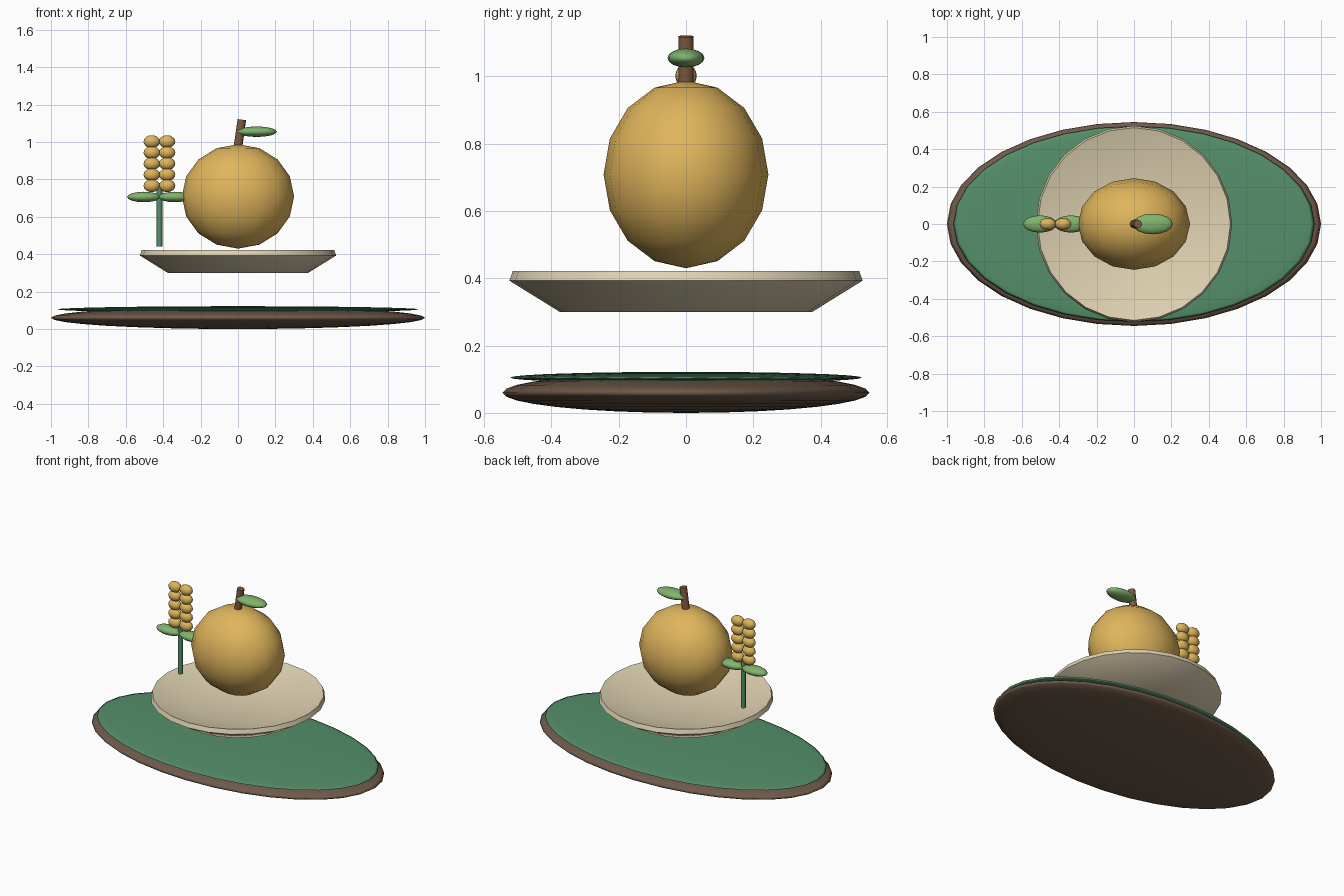
import bpy, bmesh, math
from mathutils import Matrix

if "Cube" in bpy.data.objects:
    bpy.data.objects.remove(bpy.data.objects["Cube"])


def material(name, hex_rgb):
    srgb = [int(hex_rgb[i:i + 2], 16) / 255 for i in (0, 2, 4)]
    mat = bpy.data.materials.new(name)
    mat.diffuse_color = [((c + 0.055) / 1.055) ** 2.4 for c in srgb] + [1]
    mat.use_nodes = True
    mat.node_tree.nodes["Principled BSDF"].inputs["Base Color"].default_value = mat.diffuse_color
    return mat


BROWN = material("dark_brown", "6f5a4a")
GREEN = material("green", "55906a")
CREAM = material("cream", "e0d3b2")
GOLD = material("gold", "e0b55c")
LEAF = material("leaf_green", "80b46c")
BARK = material("bark", "835a40")


def finish(name, bm, mat, loc=(0, 0, 0), tilt=0, angle=180):
    bmesh.ops.recalc_face_normals(bm, faces=bm.faces)
    mesh = bpy.data.meshes.new(name)
    bm.to_mesh(mesh)
    bm.free()
    mesh.materials.append(mat)
    obj = bpy.data.objects.new(name, mesh)
    bpy.context.collection.objects.link(obj)
    obj.location = loc
    obj.rotation_euler.y = math.radians(tilt)
    bpy.ops.object.select_all(action='DESELECT')
    obj.select_set(True)
    bpy.context.view_layer.objects.active = obj
    bpy.ops.object.shade_smooth_by_angle(angle=math.radians(angle))
    return obj


def ellipsoid(name, loc, radii, mat, seg=16, rings=8, tilt=0):
    bm = bmesh.new()
    bmesh.ops.create_uvsphere(bm, u_segments=seg, v_segments=rings, radius=1,
                              matrix=Matrix.Diagonal((*radii, 1)))
    return finish(name, bm, mat, loc, tilt)


def rod(name, loc, radius, length, mat, tilt=0):
    bm = bmesh.new()
    bmesh.ops.create_cone(bm, cap_ends=True, segments=8, radius1=radius,
                          radius2=radius, depth=length)
    return finish(name, bm, mat, loc, tilt, 50)


# Oval tray: brown body and green inlay
ellipsoid("tray_base", (0, 0, 0.06), (1, 0.545, 0.06), BROWN, 32, 16)
ellipsoid("tray_inlay", (0, 0, 0.105), (0.965, 0.523, 0.017), GREEN, 32, 16)

# Shallow dish, spun from a profile
profile = [(0, 0.30), (0.375, 0.30), (0.525, 0.393), (0.515, 0.422),
           (0.30, 0.36), (0, 0.345)]
bm = bmesh.new()
verts = [bm.verts.new((r, 0, z)) for r, z in profile]
edges = [bm.edges.new(pair) for pair in zip(verts, verts[1:])]
bmesh.ops.spin(bm, geom=verts + edges, cent=(0, 0, 0), axis=(0, 0, 1),
               angle=math.tau, steps=24)
bmesh.ops.remove_doubles(bm, verts=bm.verts, dist=0.0005)
finish("dish", bm, CREAM, angle=50)

# Fruit with stem and leaf
ellipsoid("fruit", (0, 0, 0.709), (0.30, 0.245, 0.279), GOLD)
rod("fruit_stem", (0.01, 0, 1.045), 0.023, 0.15, BARK, 8)
ellipsoid("fruit_leaf", (0.1, 0, 1.055), (0.108, 0.055, 0.028), LEAF)

# Grain stalk with paired leaves and kernels
X = -0.42
rod("stalk", (X, 0, 0.60), 0.015, 0.32, GREEN)
for side, label in ((-1, "left"), (1, "right")):
    ellipsoid(f"stalk_leaf_{label}", (X + side * 0.083, 0, 0.706),
              (0.09, 0.046, 0.028), LEAF)
    for row in range(5):
        ellipsoid(f"kernel_{label}_{row + 1}",
                  (X + side * 0.041, 0, 0.766 + row * 0.059),
                  (0.044, 0.032, 0.034), GOLD)
